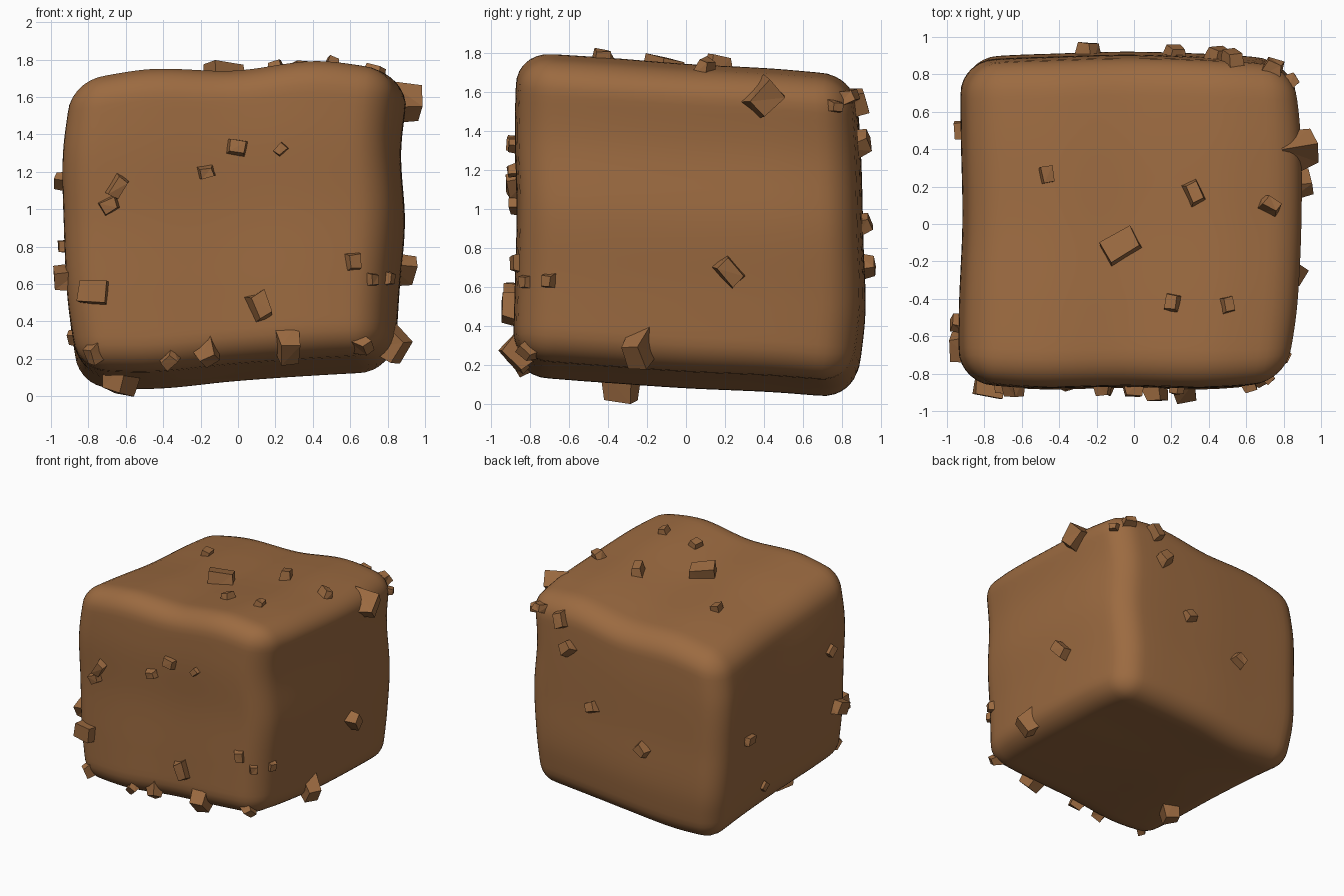
import bpy, bmesh, math, random
from mathutils import Vector, Matrix
from mathutils.bvhtree import BVHTree

random.seed(7)
if "Cube" in bpy.data.objects:
    bpy.data.objects.remove(bpy.data.objects["Cube"])

soil = bpy.data.materials.new("soil_brown")
soil.use_nodes = True
colour = (0.33, 0.145, 0.052, 1)
soil.diffuse_color = colour
soil.node_tree.nodes["Principled BSDF"].inputs["Base Color"].default_value = colour


def make_object(name, bm):
    mesh = bpy.data.meshes.new(name)
    bm.to_mesh(mesh)
    mesh.materials.append(soil)
    obj = bpy.data.objects.new(name, mesh)
    bpy.context.collection.objects.link(obj)
    return obj


def profile(samples, t):
    """Flowing curve through evenly spaced samples, t from -1 to 1."""
    last = len(samples) - 1
    pos = (t + 1) / 2 * last
    i = min(max(int(pos), 0), last - 1)
    f = min(max(pos - i, 0), 1)
    b, c = samples[i], samples[i + 1]
    slope_b = (c - samples[max(i - 1, 0)]) / 2
    slope_c = (samples[min(i + 2, last)] - b) / 2
    g = 1 - f
    return (b * g * g * (1 + 2 * f) + c * f * f * (3 - 2 * f)
            + slope_b * f * g * g - slope_c * f * f * g)


def between(low, high, t):
    return low + (high - low) * (t + 1) / 2


# Wavy sides of the block: each side is the sum of two profiles
def warp(p):
    x, y, z = p
    left = profile((-.88, -.93, -.95, -.955, -.91), z) + profile((0, .02, .04, .03, .01), y)
    right = profile((.84, .86, .89, .87, .91), z) + profile((-.06, -.02, 0, 0, -.02), y)
    front = profile((-.89, -.88, -.87, -.88, -.87), z) + profile((.01, 0, .01, 0, .01), x)
    back = profile((.87, .91, .9, .89, .87), z) + profile((0, 0, .01, 0, -.01), x)
    base = profile((.04, .03, .07, .1, .12), x) + profile((.11, .08, .05, .03, 0), y)
    top = profile((1.7, 1.76, 1.75, 1.80, 1.75), x) + profile((0, -.02, -.05, -.07, -.1), y)
    top -= .06 * (1 - x) / 2 * (1 + y) / 2  # sunken rear corner
    worn = 1 - .035 * (x * y) ** 4  # worn upright edges
    return Vector((between(left, right, x) * worn, between(front, back, y) * worn,
                   between(base, top, z)))


# Main block: subdivided cube with rounded edges, then warped
ROUND = 0.2
bm = bmesh.new()
bmesh.ops.create_cube(bm, size=2)
bmesh.ops.subdivide_edges(bm, edges=bm.edges[:], cuts=35, use_grid_fill=True)
for v in bm.verts:
    core = Vector([max(-1 + ROUND, min(1 - ROUND, c)) for c in v.co])
    v.co = warp(core + (v.co - core).normalized() * ROUND)
bmesh.ops.recalc_face_normals(bm, faces=bm.faces[:])
for f in bm.faces:
    f.smooth = True
make_object("soil_block", bm)
surface = BVHTree.FromBMesh(bm)
bm.free()


# Angular pebble, half sunk into the nearest part of the block
def pebble(name, guess, size):
    point, normal, _, _ = surface.find_nearest(guess)
    bm = bmesh.new()
    bmesh.ops.create_cube(bm, size=size)
    taper = random.uniform(0.65, 0.95)
    for v in bm.verts:
        if v.co.z > 0:
            v.co.x *= taper
            v.co.y *= taper
        v.co += Vector([random.uniform(-.07, .07) * size for _ in range(3)])
    bmesh.ops.scale(bm, vec=(1.1, random.uniform(0.7, 0.95), 1), verts=bm.verts)
    turn = normal.to_track_quat("Z", "Y").to_matrix().to_4x4()
    spin = Matrix.Rotation(random.uniform(0, math.pi), 4, "Z")
    tilt = Matrix.Rotation(random.uniform(-.35, .35), 4, "X")
    place = Matrix.Translation(point - normal * size * 0.03)
    bmesh.ops.transform(bm, matrix=place @ turn @ spin @ tilt, verts=bm.verts)
    bmesh.ops.triangulate(bm, faces=bm.faces[:])
    make_object(name, bm)
    bm.free()


# Pebbles on each side: two coordinates along the side, then size
SIDES = {
    "front": (lambda u, v: (u, -.9, v), [
        (-.65, 1.12, .12), (-.69, 1.02, .1), (-.17, 1.2, .1), (-.01, 1.33, .11),
        (.23, 1.32, .07), (.62, .72, .09), (.11, .48, .15), (-.78, .56, .14),
        (.78, .62, .07), (.27, .23, .15), (-.16, .2, .11), (-.36, .15, .09),
        (-.8, .19, .1), (.72, .2, .1)]),
    "left": (lambda u, v: (.93, u, v), [
        (.4, 1.58, .18), (.22, .67, .15), (-.73, .62, .08), (-.25, .23, .15),
        (.83, 1.53, .08)]),
    "right": (lambda u, v: (-.95, u, v), [
        (.5, .8, .09), (.24, .3, .07), (-.53, 1.15, .08), (-.66, .63, .14)]),
    "back": (lambda u, v: (u, .92, v), [
        (.53, 1.55, .12), (.45, 1.34, .12), (.22, .92, .1), (-.25, .7, .12),
        (.78, 1.62, .11)]),
    "top": (lambda u, v: (u, v, 1.78), [
        (-.48, .27, .08), (.31, .17, .14), (.74, .1, .11), (-.07, -.12, .18),
        (.2, -.42, .09), (.5, -.43, .08)]),
    "bottom": (lambda u, v: (u, v, .08), [(-.63, -.33, .18)]),
}
for side, (place, spots) in SIDES.items():
    for n, (u, v, size) in enumerate(spots, 1):
        pebble(f"{side}_pebble_{n}", Vector(place(u, v)), size)
